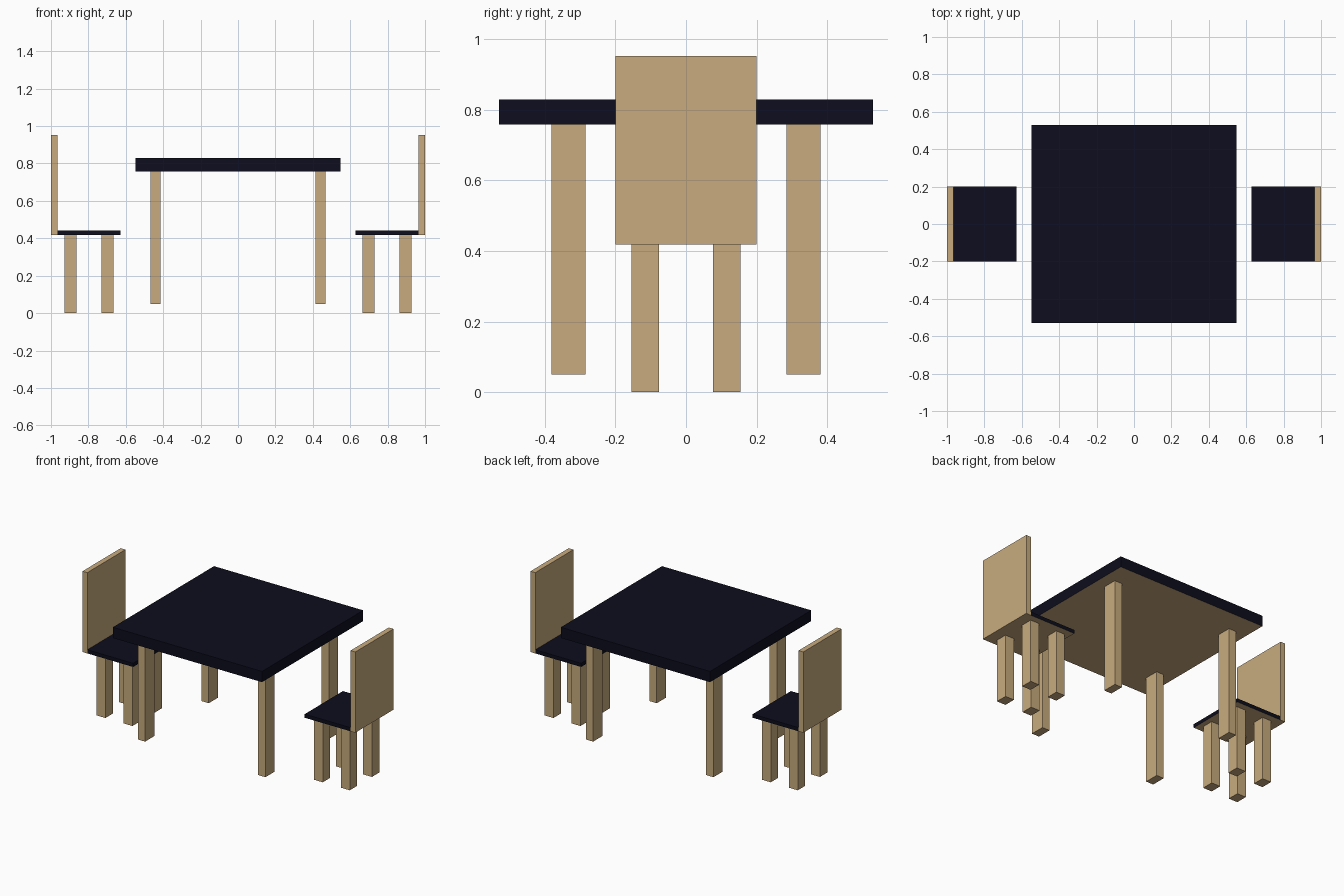
import bpy
import bmesh
from mathutils import Vector

if "Cube" in bpy.data.objects:
    bpy.data.objects.remove(bpy.data.objects["Cube"])


def material(name, rgb):
    mat = bpy.data.materials.new(name)
    mat.diffuse_color = (*rgb, 1.0)
    mat.use_nodes = True
    mat.node_tree.nodes["Principled BSDF"].inputs["Base Color"].default_value = mat.diffuse_color
    return mat


WOOD = material("light_wood", (0.58, 0.41, 0.21))
DARK = material("dark_finish", (0.004, 0.004, 0.013))


def box(name, x, y, z, dark=False):
    """Box from (min, max) ranges; dark boxes keep a bare wood underside."""
    bm = bmesh.new()
    bmesh.ops.create_cube(bm, size=1.0)
    for v in bm.verts:
        v.co = Vector([(lo + hi) / 2 + c * (hi - lo)
                       for c, (lo, hi) in zip(v.co, (x, y, z))])
    bm.normal_update()
    for f in bm.faces:
        f.material_index = 1 if dark and f.normal.z > -0.5 else 0
    mesh = bpy.data.meshes.new(name)
    mesh.materials.append(WOOD)
    if dark:
        mesh.materials.append(DARK)
    bm.to_mesh(mesh)
    bm.free()
    obj = bpy.data.objects.new(name, mesh)
    bpy.context.collection.objects.link(obj)
    return obj


def span(sign, near, far):
    """Range between two distances from the centre, on the given side."""
    return tuple(sorted((sign * near, sign * far)))


# Table top
box("table_top", (-0.547, 0.547), (-0.53, 0.53), (0.758, 0.829), dark=True)

for sx, side in ((-1, "left"), (1, "right")):
    # Table legs
    for sy, end in ((-1, "front"), (1, "back")):
        box(f"table_leg_{side}_{end}", span(sx, 0.414, 0.468),
            span(sy, 0.285, 0.381), (0.05, 0.758))

    # Chair seat and backrest
    box(f"{side}_chair_seat", span(sx, 0.629, 0.965), (-0.2, 0.2),
        (0.418, 0.442), dark=True)
    box(f"{side}_chair_backrest", span(sx, 0.965, 1.0), (-0.2, 0.2),
        (0.418, 0.953))

    # Chair legs
    for row, (near, far) in (("inner", (0.665, 0.73)), ("outer", (0.863, 0.928))):
        for sy, end in ((-1, "front"), (1, "back")):
            box(f"{side}_chair_{row}_leg_{end}", span(sx, near, far),
                span(sy, 0.077, 0.155), (0.0, 0.418))
